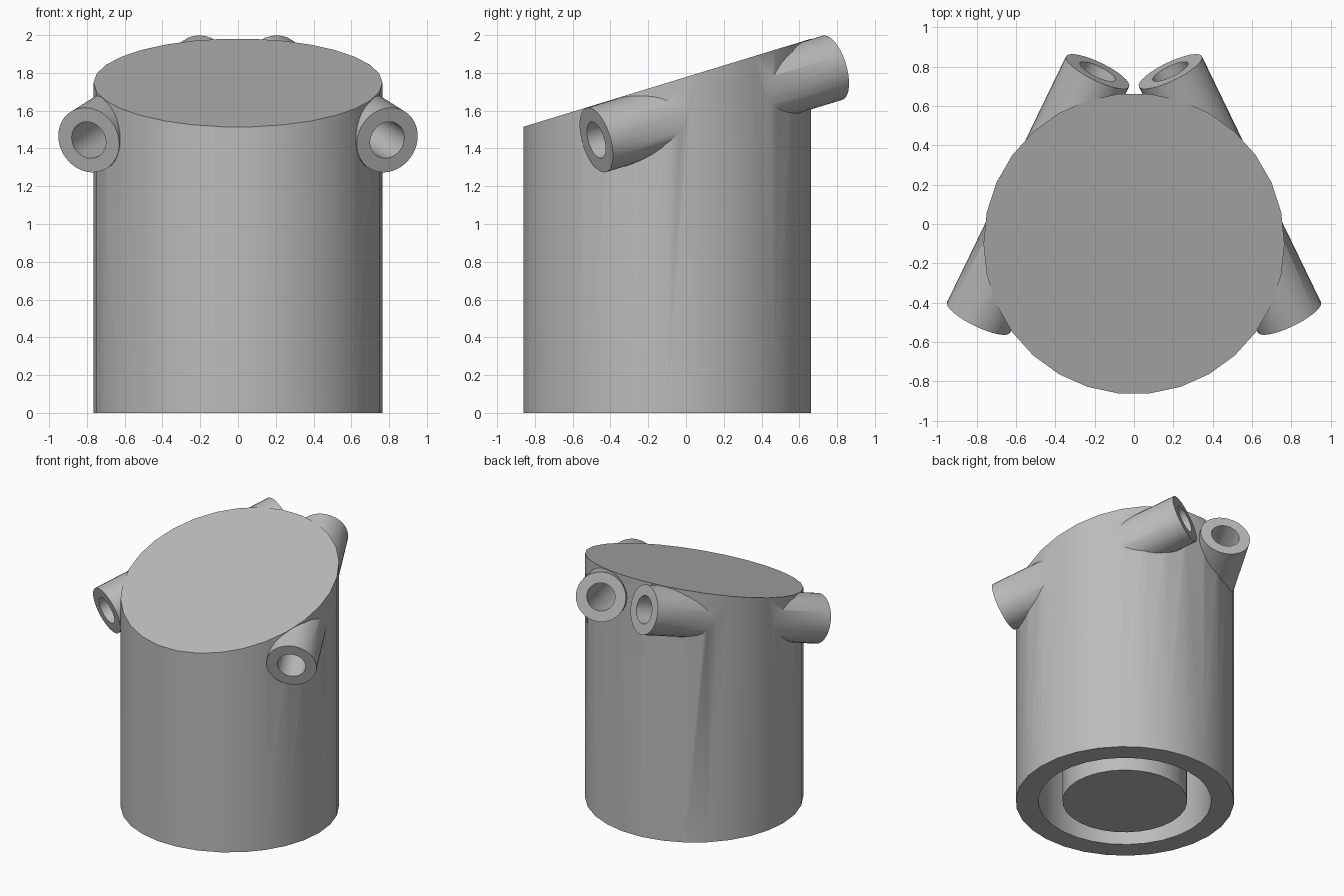
import bpy
import math
from mathutils import Vector

cube = bpy.data.objects.get("Cube")
if cube:
    bpy.data.objects.remove(cube, do_unlink=True)

grey = bpy.data.materials.new("plain_grey")
grey.use_nodes = True
colour = (0.5, 0.5, 0.5, 1)
grey.diffuse_color = colour
grey.node_tree.nodes["Principled BSDF"].inputs["Base Color"].default_value = colour

SLOPE = 0.306       # rise of the slanted top per unit of y
TOP = 1.778         # height of the slanted top at y = 0
CENTRE_Y = -0.1


def cylinder(name, radius, start, end, sides):
    """Cylinder between two points."""
    start, end = Vector(start), Vector(end)
    axis = end - start
    bpy.ops.mesh.primitive_cylinder_add(vertices=sides, radius=radius, depth=axis.length)
    obj = bpy.context.object
    obj.name = name
    turn = axis.to_track_quat('Z', 'Y').to_matrix().to_4x4()
    turn.translation = (start + end) / 2
    obj.data.transform(turn)
    obj.data.materials.append(grey)
    return obj


def upright(name, radius, low, high):
    # quarter turn puts a corner on the x axis
    obj = cylinder(name, radius, (0, 0, low), (0, 0, high), 30)
    for v in obj.data.vertices:
        x, y = v.co.x, v.co.y
        v.co.x, v.co.y = -y, x + CENTRE_Y
    return obj


def combine(target, tool, operation):
    mod = target.modifiers.new(operation.lower(), 'BOOLEAN')
    mod.operation = operation
    mod.solver = 'EXACT'
    mod.object = tool
    bpy.context.view_layer.objects.active = target
    bpy.ops.object.modifier_apply(modifier=mod.name)
    bpy.data.objects.remove(tool, do_unlink=True)


# Drum with a slanted top
body = upright("drum_body", 0.765, 0, 1)
for v in body.data.vertices:
    if v.co.z > 0.5:
        v.co.z = TOP + SLOPE * v.co.y

# Ring groove in the underside, around a solid core
combine(body, upright("groove_cutter", 0.607, -0.1, 1.2), 'DIFFERENCE')
combine(body, upright("core", 0.437, 0, 1.25), 'UNION')

# One straight tube through each side, lying just under the slanted top
TUBE_R = 0.178
drop = TUBE_R * math.sqrt(1 + SLOPE ** 2) + 0.002


def below_top(x, y):
    return Vector((x, y, TOP + SLOPE * y - drop))


ends = [(below_top(s * 0.79, -0.475), below_top(s * 0.185, 0.775)) for s in (1, -1)]
for a, b in ends:
    combine(body, cylinder("tube", TUBE_R, a, b, 32), 'UNION')
for a, b in ends:
    reach = (b - a).normalized() * 0.1
    combine(body, cylinder("bore_cutter", 0.1, a - reach, b + reach, 32), 'DIFFERENCE')

bpy.ops.object.select_all(action='DESELECT')
body.select_set(True)
bpy.context.view_layer.objects.active = body
bpy.ops.object.shade_smooth_by_angle(angle=math.radians(30))
